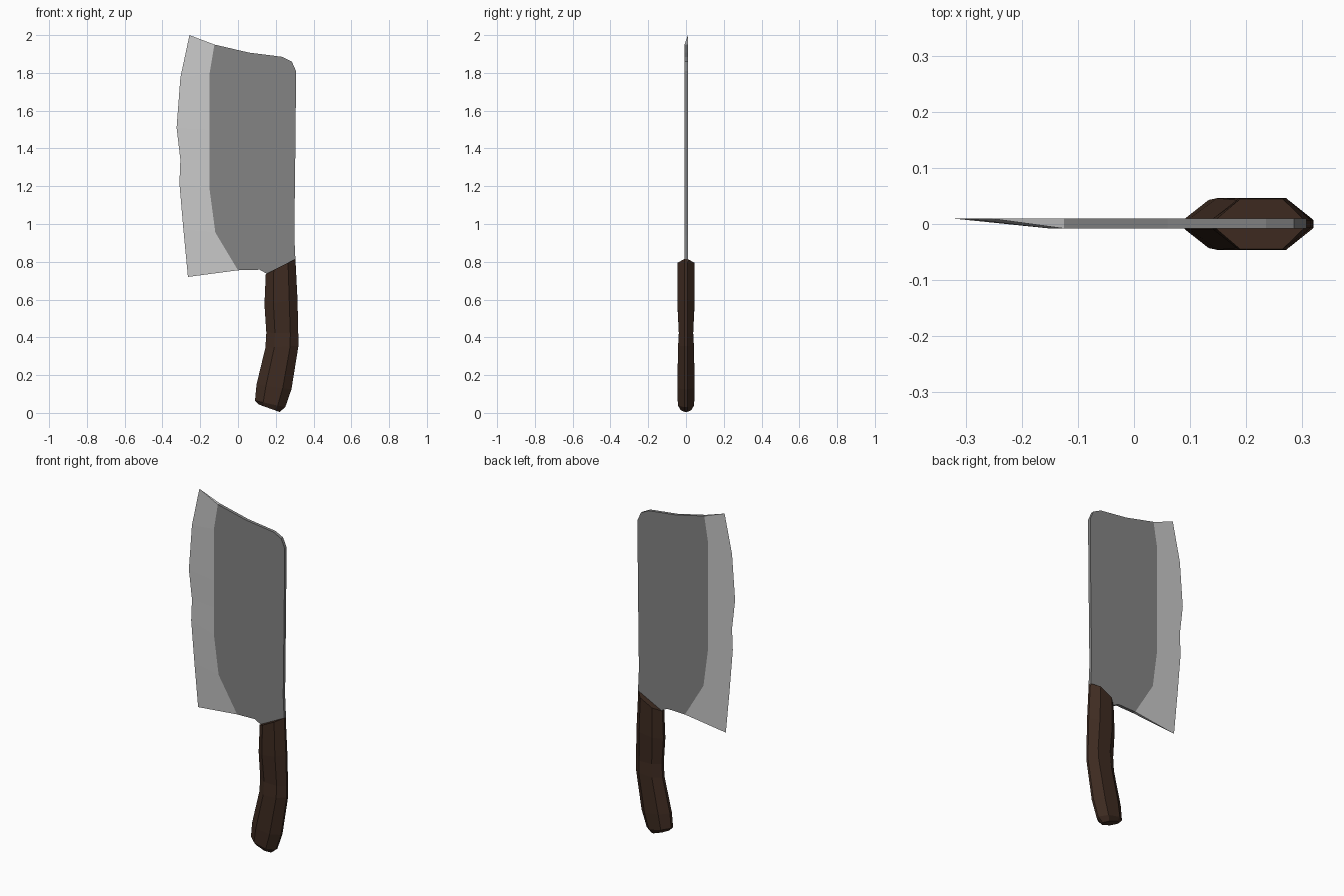
import bpy, bmesh

if "Cube" in bpy.data.objects:
    bpy.data.objects.remove(bpy.data.objects["Cube"])


def material(name, color):
    m = bpy.data.materials.new(name)
    m.diffuse_color = (*color, 1.0)
    m.use_nodes = True
    m.node_tree.nodes["Principled BSDF"].inputs["Base Color"].default_value = m.diffuse_color
    return m


def finish(bm, name, mats):
    bmesh.ops.recalc_face_normals(bm, faces=bm.faces[:])
    me = bpy.data.meshes.new(name)
    bm.to_mesh(me)
    bm.free()
    for m in mats:
        me.materials.append(m)
    ob = bpy.data.objects.new(name, me)
    bpy.context.collection.objects.link(ob)
    return ob


steel = material("dark steel", (0.23, 0.23, 0.23))
edge_steel = material("polished edge", (0.58, 0.58, 0.58))
wood = material("dark wood", (0.048, 0.024, 0.015))

# Blade: flat body plus a cutting strip ground on the front side only
FRONT, BACK = -0.008, 0.010
outer = [(-.257, 2.0), (-.305, 1.775), (-.325, 1.51), (-.305, 1.34),
         (-.31, 1.215), (-.289, .97), (-.265, .72)]
inner = [(-.125, 1.95), (-.15, 1.80), (-.15, 1.5), (-.15, 1.34),
         (-.15, 1.18), (-.12, .955), (0, .755)]
rest = [(.115, .758), (.155, .735), (.19, .68), (.28, .70), (.304, .81),
        (.298, .94), (.305, 1.5), (.307, 1.81), (.285, 1.86),
        (.235, 1.885), (.06, 1.907)]

bm = bmesh.new()
body = inner + rest
n = len(body)
front = [bm.verts.new((x, FRONT, z)) for x, z in body]
back = [bm.verts.new((x, BACK, z)) for x, z in body]
tip = [bm.verts.new((x, BACK, z)) for x, z in outer]
bm.faces.new(front)
bm.faces.new(back)
k = len(inner)
for i in range(k - 1, n):                       # rim of the body
    j = (i + 1) % n
    bm.faces.new((front[i], front[j], back[j], back[i]))
strip = []
for side in (front, back):                      # cutting strip, both sides
    for i in range(k - 1):
        strip.append(bm.faces.new((tip[i], tip[i + 1], side[i + 1], side[i])))
for i in (0, k - 1):                            # strip ends
    strip.append(bm.faces.new((tip[i], front[i], back[i])))
for f in strip:
    f.material_index = 1
finish(bm, "blade", [steel, edge_steel])

# Handle: eight-sided sections (left x, z, right x, z, half thickness)
sections = [(.147, .735, .304, .815, .045), (.14, .575, .315, .60, .046),
            (.15, .425, .319, .42, .038), (.145, .345, .32, .355, .042),
            (.098, .15, .283, .125, .046), (.09, .065, .25, .03, .043),
            (.108, .045, .22, .005, .028)]
bm = bmesh.new()
rings = []
for lx, lz, rx, rz, w in sections:
    ring = []
    for t, y in [(0, -.009), (.27, -w), (.75, -w), (1, -.007),
                 (1, .007), (.75, w), (.27, w), (0, .009)]:
        ring.append(bm.verts.new((lx + (rx - lx) * t, y, lz + (rz - lz) * t)))
    rings.append(ring)
for a, b in zip(rings, rings[1:]):
    for i in range(8):
        j = (i + 1) % 8
        bm.faces.new((a[i], a[j], b[j], b[i]))
bm.faces.new(rings[0])
bm.faces.new(rings[-1])
finish(bm, "handle", [wood])
